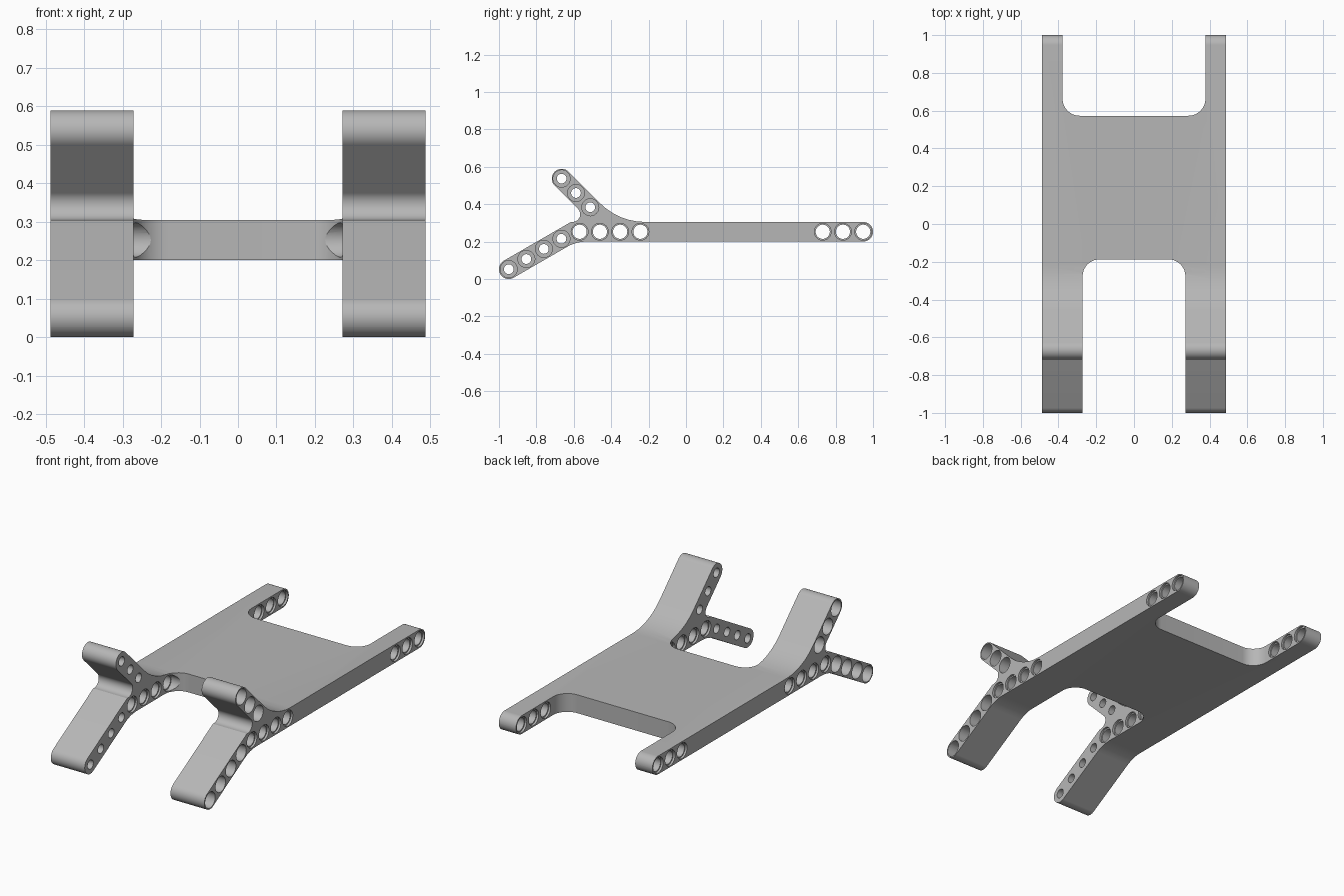
import bpy, bmesh, math
from mathutils import Vector

if "Cube" in bpy.data.objects:
    bpy.data.objects.remove(bpy.data.objects["Cube"])

HALF_W = 0.487            # half of the overall width
R = 0.0525                # half thickness of plate and arms
PITCH = 0.1083            # hole spacing
MID = 0.2525              # height of plate centre line
TOP, BOTTOM = MID + R, MID - R

grey = bpy.data.materials.new("light grey")
grey.use_nodes = True
colour = (0.47, 0.47, 0.47, 1)
grey.diffuse_color = colour
grey.node_tree.nodes["Principled BSDF"].inputs["Base Color"].default_value = colour


def rounded(corners):
    """Turn (u, v, radius) corners into an outline with tangent arcs."""
    out = []
    for i, (u, v, r) in enumerate(corners):
        p = Vector((u, v))
        if r == 0:
            out.append(p)
            continue
        a = (Vector(corners[i - 1][:2]) - p).normalized()
        b = (Vector(corners[(i + 1) % len(corners)][:2]) - p).normalized()
        half = a.angle(b) / 2
        centre = p + (a + b).normalized() * r / math.sin(half)
        start = p + a * r / math.tan(half) - centre
        turn = math.pi - 2 * half
        sign = 1 if a.x * b.y - a.y * b.x < 0 else -1
        steps = max(4, round(turn / math.radians(7)))
        for k in range(steps + 1):
            t = sign * turn * k / steps
            c, s = math.cos(t), math.sin(t)
            out.append(centre + Vector((start.x * c - start.y * s,
                                        start.x * s + start.y * c)))
    return out


def make_object(name, bm):
    bmesh.ops.remove_doubles(bm, verts=bm.verts, dist=1e-5)
    bmesh.ops.recalc_face_normals(bm, faces=bm.faces)
    mesh = bpy.data.meshes.new(name)
    bm.to_mesh(mesh)
    bm.free()
    mesh.materials.append(grey)
    obj = bpy.data.objects.new(name, mesh)
    bpy.context.collection.objects.link(obj)
    return obj


def prism(bm, points, offset):
    face = bm.faces.new([bm.verts.new(p) for p in points])
    ext = bmesh.ops.extrude_face_region(bm, geom=[face])
    moved = [g for g in ext["geom"] if isinstance(g, bmesh.types.BMVert)]
    bmesh.ops.translate(bm, verts=moved, vec=offset)
    # extrusion keeps the first face as the start cap
    if not face.is_valid:
        bmesh.ops.holes_fill(bm, edges=bm.edges)


# Side profile: plate, lower arm and upper arm in one outline
low_end = Vector((-1 + R, R))
up_end = Vector((-0.665, 0.5365))
low_dir = Vector((math.cos(math.pi / 6), math.sin(math.pi / 6)))
up_dir = Vector((1, -1)).normalized()
low_n = Vector((-low_dir.y, low_dir.x)) * R
up_n = Vector((-up_dir.y, up_dir.x)) * R


def at_height(p, d, z):
    return p + d * ((z - p.y) / d.y)


CAP = R * 0.999
low_a, low_b = low_end - low_dir * R - low_n, low_end - low_dir * R + low_n
up_a, up_b = up_end - up_dir * R - up_n, up_end - up_dir * R + up_n
outline = rounded([
    (1, BOTTOM, CAP), (1, TOP, CAP),
    (*at_height(up_b, up_dir, TOP), 0.34),
    (*up_b, CAP), (*up_a, CAP),
    (*at_height(up_a, up_dir, TOP), 0.041),
    (*at_height(low_b, low_dir, TOP), 0),
    (*low_b, CAP), (*low_a, CAP),
    (*at_height(low_a, low_dir, BOTTOM), 0.2),
])
bm = bmesh.new()
prism(bm, [(-HALF_W, p.x, p.y) for p in outline], (2 * HALF_W, 0, 0))
frame = make_object("frame", bm)

# Rounded notches between the front legs and between the back arms
bm = bmesh.new()
for half, inner, outer in ((0.272, -0.187, -1.2), (0.378, 0.573, 1.2)):
    shape = rounded([(-half, outer, 0), (-half, inner, 0.09),
                     (half, inner, 0.09), (half, outer, 0)])
    prism(bm, [(p.x, p.y, -0.2) for p in shape], (0, 0, 1))
notches = make_object("notch_cutter", bm)


# Stepped pin holes, mirrored on both sides
def stepped_hole(bm, y, z, steps, side, n=32):
    rings = []
    for x, r in steps:
        rings.append([bm.verts.new((side * x, y + r * math.cos(math.tau * k / n),
                                    z + r * math.sin(math.tau * k / n)))
                      for k in range(n)])
    for a, b in zip(rings, rings[1:]):
        for k in range(n):
            j = (k + 1) % n
            bm.faces.new((a[k], a[j], b[j], b[k]))
    bm.faces.new(rings[0])
    bm.faces.new(rings[-1])


def pin_steps(inside, end):
    wide, bore, lip = 0.045, 0.038, 0.012
    return [(0.52, wide), (HALF_W - lip, wide), (HALF_W - lip, bore),
            (inside + lip, bore), (inside + lip, wide), (end, wide)]


arm_steps = [(0.52, 0.0455), (0.327, 0.0455), (0.327, 0.026), (0.2, 0.026)]
bm = bmesh.new()
for side in (-1, 1):
    for i in range(4):
        p = low_end + low_dir * PITCH * i
        stepped_hole(bm, p.x, p.y, arm_steps, side)
        stepped_hole(bm, 1 - R - PITCH * (14 - i), MID, pin_steps(0.272, 0.15), side)
    for i in range(3):
        p = up_end + up_dir * PITCH * i
        stepped_hole(bm, p.x, p.y, arm_steps, side)
        stepped_hole(bm, 1 - R - PITCH * i, MID, pin_steps(0.378, 0.3), side)
holes = make_object("hole_cutter", bm)

# Cut, then smooth the curved walls
bpy.ops.object.select_all(action="DESELECT")
bpy.context.view_layer.objects.active = frame
frame.select_set(True)
for cutter in (notches, holes):
    cutter.hide_render = True
    mod = frame.modifiers.new(cutter.name, "BOOLEAN")
    mod.operation = "DIFFERENCE"
    mod.solver = "EXACT"
    mod.object = cutter
    bpy.ops.object.modifier_apply(modifier=mod.name)
    bpy.data.objects.remove(cutter)
bpy.ops.object.shade_smooth_by_angle(angle=math.radians(25))
